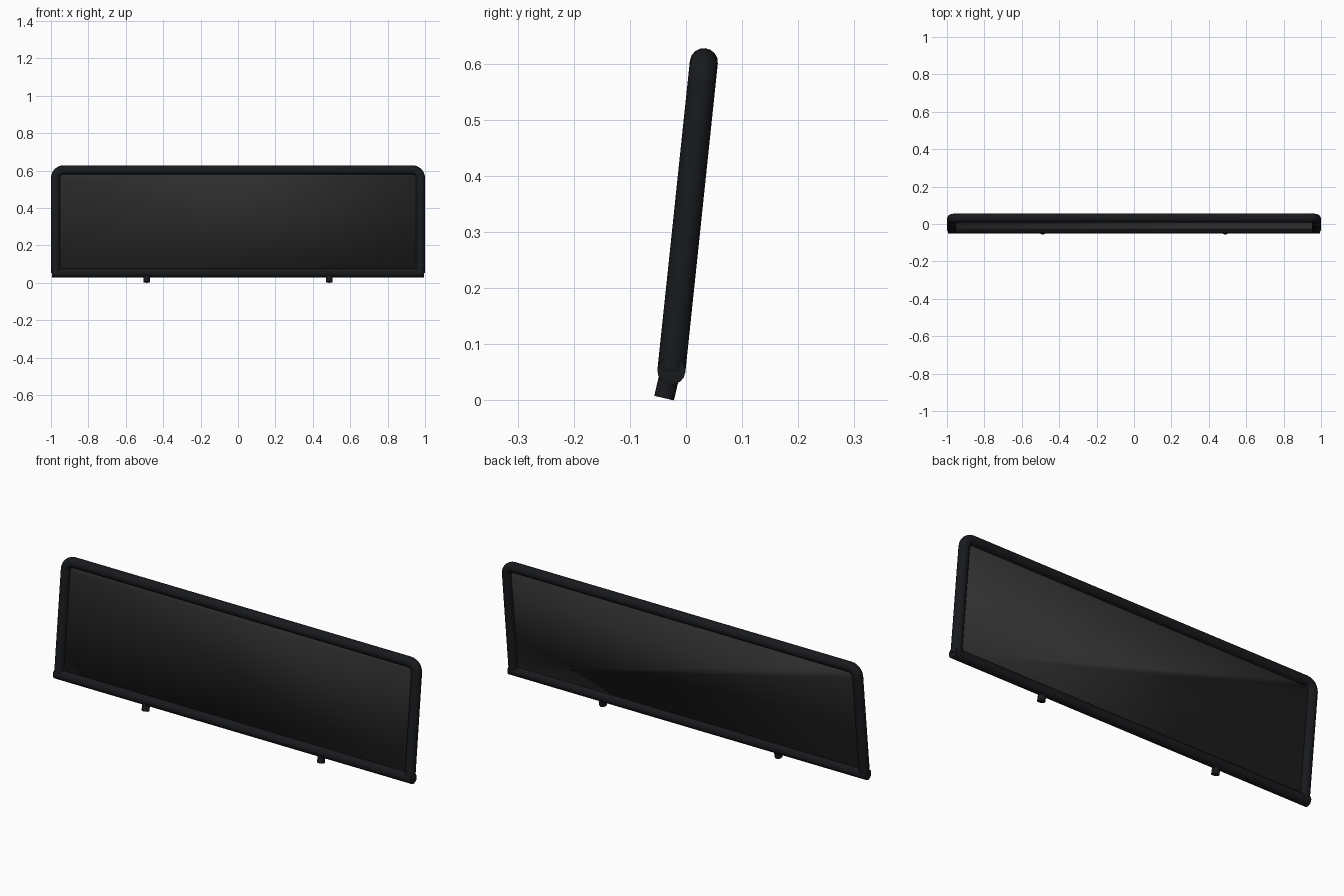
import bpy, math
from mathutils import Matrix, Vector

if "Cube" in bpy.data.objects:
    bpy.data.objects.remove(bpy.data.objects["Cube"])

R = 0.025            # tube radius
HX, HZ = 0.975, 0.553  # centre-line half width and height of the frame
CORNER = 0.042       # centre-line corner radius
# frame leans back six degrees from the lower rail
LEAN = Matrix.Translation((0, -0.026, 0.053)) @ Matrix.Rotation(math.radians(-6), 4, 'X')


def material(name, c):
    m = bpy.data.materials.new(name)
    m.diffuse_color = (*c, 1)
    m.use_nodes = True
    m.node_tree.nodes["Principled BSDF"].inputs["Base Color"].default_value = m.diffuse_color
    return m


BLACK = material("black_rubber", (0.009, 0.010, 0.012))
MESH = material("dark_mesh", (0.028, 0.028, 0.028))


def finish(o, name, mat, angle=40):
    o.name = name
    o.data.materials.clear()
    o.data.materials.append(mat)
    bpy.ops.object.select_all(action='DESELECT')
    o.select_set(True)
    bpy.context.view_layer.objects.active = o
    if o.type == 'CURVE':
        bpy.ops.object.convert(target='MESH')
        o = bpy.context.object
    bpy.ops.object.shade_smooth_by_angle(angle=math.radians(angle))
    return o


def rounded_top(hx, hz, r, z0, steps=6):
    # outline running up the left side, over the top and down the right
    pts = [(-hx, 0, z0)]
    for cx, start in ((-hx + r, 180), (hx - r, 90)):
        for i in range(steps + 1):
            a = math.radians(start - 90 * i / steps)
            pts.append((cx + r * math.cos(a), 0, hz - r + r * math.sin(a)))
    return pts + [(hx, 0, z0)]


# bent tube over sides and top
cu = bpy.data.curves.new("frame_tube", 'CURVE')
cu.dimensions = '3D'
sp = cu.splines.new('POLY')
pts = rounded_top(HX, HZ, CORNER, 0)
sp.points.add(len(pts) - 1)
for p, co in zip(sp.points, pts):
    p.co = (*co, 1)
cu.bevel_depth = R
cu.bevel_resolution = 6
cu.use_fill_caps = True
frame = bpy.data.objects.new("frame_tube", cu)
bpy.context.collection.objects.link(frame)
frame.matrix_world = LEAN
finish(frame, "frame_tube", BLACK)

# straight lower rail
bpy.ops.mesh.primitive_cylinder_add(vertices=16, radius=R, depth=1.99)
rail = bpy.context.object
rail.matrix_world = LEAN @ Matrix.Rotation(math.pi / 2, 4, 'Y')
finish(rail, "lower_rail", BLACK)

# thin panel stretched inside the frame
outline = rounded_top(HX - 0.005, HZ - 0.005, CORNER, 0.005)
me = bpy.data.meshes.new("mesh_panel")
me.from_pydata(outline, [], [list(range(len(outline)))])
panel = bpy.data.objects.new("mesh_panel", me)
bpy.context.collection.objects.link(panel)
panel.matrix_world = LEAN
sol = panel.modifiers.new("thickness", 'SOLIDIFY')
sol.thickness = 0.006
sol.offset = 0
finish(panel, "mesh_panel", MESH)

# two short mounting pegs, leaning a little more than the frame
axis = Matrix.Rotation(math.radians(-13), 4, 'X')
for side, x in (("left", -0.488), ("right", 0.488)):
    bpy.ops.mesh.primitive_cylinder_add(vertices=12, radius=0.018, depth=0.045)
    peg = bpy.context.object
    foot = Vector((x, -0.039, 0.0042))
    peg.matrix_world = Matrix.Translation(foot) @ axis @ Matrix.Translation((0, 0, 0.0225))
    finish(peg, side + "_peg", BLACK)
